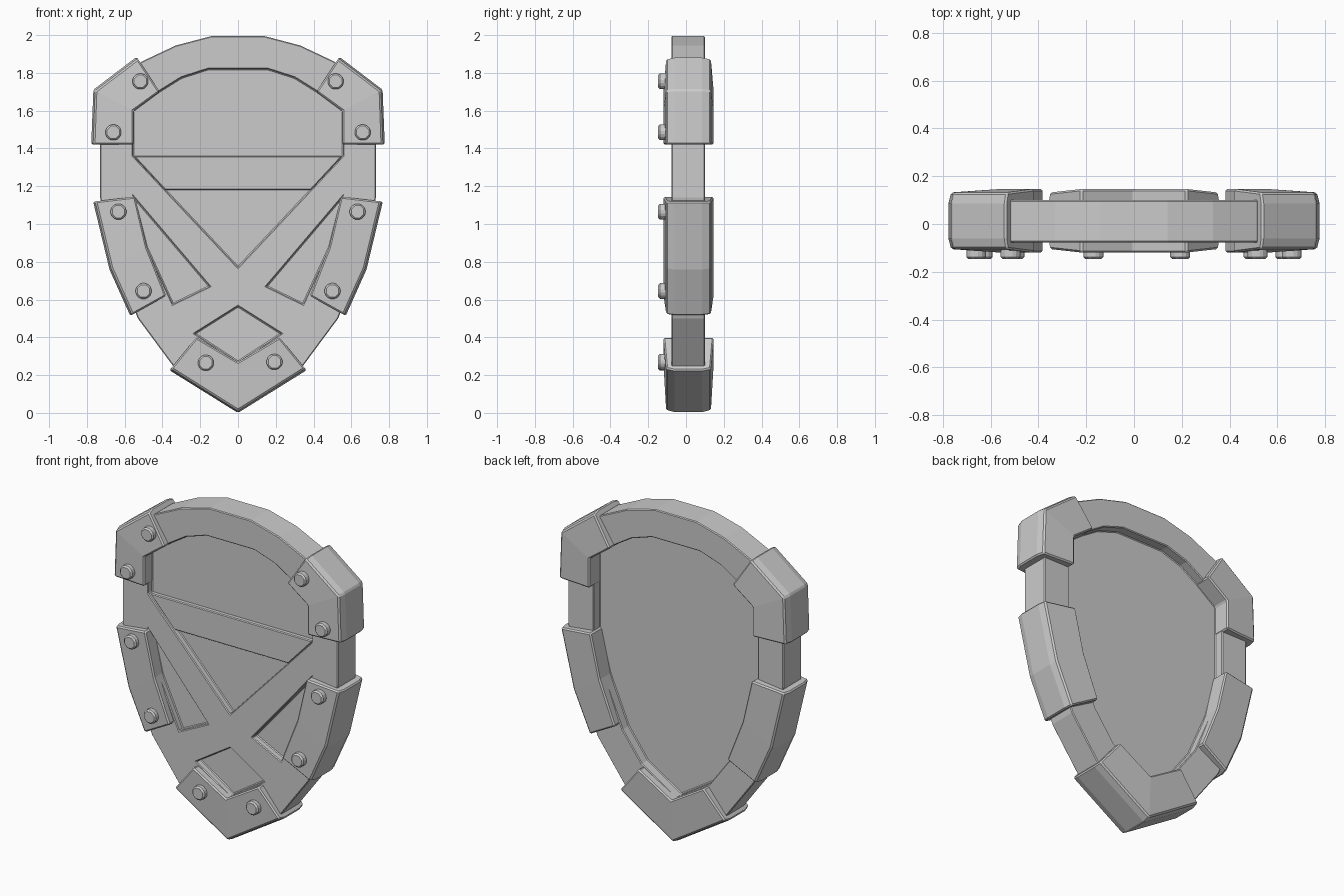
import bpy, bmesh, math
from mathutils import Vector

if "Cube" in bpy.data.objects:
    bpy.data.objects.remove(bpy.data.objects["Cube"])


def finish(name, bm):
    bmesh.ops.recalc_face_normals(bm, faces=bm.faces)
    me = bpy.data.meshes.new(name)
    bm.to_mesh(me)
    bm.free()
    ob = bpy.data.objects.new(name, me)
    bpy.context.collection.objects.link(ob)
    return ob


def bevel(ob, width):
    m = ob.modifiers.new("bevel", 'BEVEL')
    m.width, m.segments = width, 1
    m.limit_method, m.angle_limit = 'ANGLE', math.radians(40)


def mirrored(half):
    """Close a right-hand profile (top to bottom) across x = 0."""
    return half + [(-x, z) for x, z in reversed(half) if x > 0]


def prism(name, pts, y0, y1):
    bm = bmesh.new()
    a = [bm.verts.new((x, y0, z)) for x, z in pts]
    b = [bm.verts.new((x, y1, z)) for x, z in pts]
    bm.faces.new(a)
    bm.faces.new(b[::-1])
    n = len(pts)
    for i in range(n):
        j = (i + 1) % n
        bm.faces.new((a[i], b[i], b[j], a[j]))
    return finish(name, bm)


def bracket(name, stations, side=1):
    """Loft a wrap-around plate through (outer, inner) point pairs."""
    bm = bmesh.new()
    rings = []
    for o, i in stations:
        o, i = Vector((o[0] * side, o[1])), Vector((i[0] * side, i[1]))
        bulge = o + (o - i).normalized() * 0.012
        sec = [(i, -0.12), (o, -0.105), (bulge, -0.06), (bulge, 0.085),
               (o, 0.132), (i, 0.147)]
        rings.append([bm.verts.new((p.x, y, p.y)) for p, y in sec])
    for r, s in zip(rings, rings[1:]):
        for k in range(6):
            bm.faces.new((r[k], r[(k + 1) % 6], s[(k + 1) % 6], s[k]))
    bm.faces.new(rings[0])
    bm.faces.new(rings[-1])
    ob = finish(name, bm)
    bevel(ob, 0.008)
    return ob


# Shield body
outer = mirrored([(0.14, 1.995), (0.33, 1.945), (0.51, 1.86), (0.73, 1.68),
                  (0.73, 1.14), (0.65, 0.8), (0.53, 0.5), (0.33, 0.23), (0, 0.03)])
body = prism("shield_body", outer, -0.077, 0.1)

# Recesses: hollow back, front window, side windows, lower diamond
dome = [(0.16, 1.82), (0.3, 1.775), (0.42, 1.7), (0.555, 1.6)]
cutters = [
    prism("back_cutter", mirrored(dome + [(0.555, 1.14), (0.485, 0.88), (0.36, 0.59),
                                          (0.23, 0.415), (0, 0.27)]), 0.04, 0.3),
    prism("front_cutter", mirrored(dome + [(0.555, 1.36), (0, 0.77)]), -0.3, -0.038),
    prism("diamond_cutter", mirrored([(0, 0.565), (0.23, 0.42), (0, 0.27)]), -0.3, -0.038)]
for s in (1, -1):
    cutters.append(prism("side_cutter", [(s * x, z) for x, z in
                   [(0.55, 1.14), (0.15, 0.67), (0.345, 0.575), (0.485, 0.88)]], -0.3, -0.038))
for c in cutters:
    c.hide_render = True
    c.hide_viewport = True
    c.display_type = 'WIRE'
    m = body.modifiers.new("cut", 'BOOLEAN')
    m.operation, m.object, m.solver = 'DIFFERENCE', c, 'EXACT'
bevel(body, 0.005)

# Horizontal bar across the front window
bar = prism("cross_bar", [(0.553, 1.36), (0.386, 1.18), (-0.386, 1.18), (-0.553, 1.36)],
            -0.065, -0.03)
bevel(bar, 0.005)

# Wrap-around brackets
for s, tag in ((1, "right"), (-1, "left")):
    bracket("upper_bracket_" + tag, [((0.53, 1.875), (0.415, 1.7)),
                                     ((0.755, 1.705), (0.553, 1.6)),
                                     ((0.765, 1.42), (0.553, 1.42))], s)
    bracket("lower_bracket_" + tag, [((0.755, 1.12), (0.545, 1.145)),
                                     ((0.67, 0.765), (0.483, 0.88)),
                                     ((0.56, 0.52), (0.38, 0.62))], s)
bracket("bottom_bracket", [((0.355, 0.235), (0.22, 0.4)), ((0, 0.012), (0, 0.27)),
                           ((-0.355, 0.235), (-0.22, 0.4))])

# Bolts
spots = [(s * x, z) for s in (1, -1)
         for x, z in [(0.517, 1.755), (0.66, 1.485), (0.633, 1.065), (0.5, 0.645)]]
for x, z in spots + [(0.193, 0.27), (-0.17, 0.265)]:
    ring = [(x + 0.045 * math.cos(math.tau * (k + .5) / 8),
             z + 0.045 * math.sin(math.tau * (k + .5) / 8)) for k in range(8)]
    bevel(prism("bolt", ring, -0.147, -0.1), 0.009)
